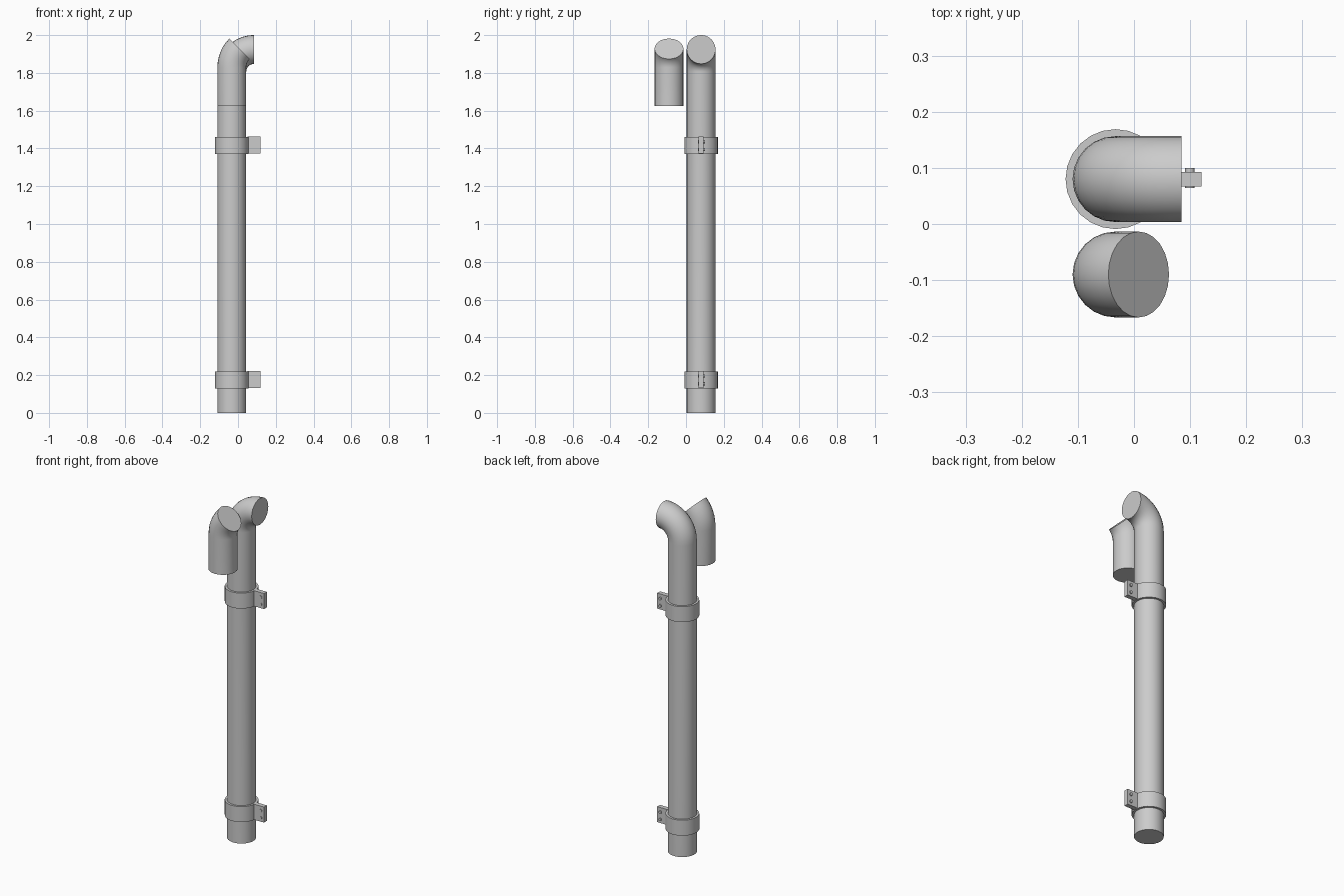
import bpy, bmesh, math
from mathutils import Vector

if "Cube" in bpy.data.objects:
    bpy.data.objects.remove(bpy.data.objects["Cube"])

PX, PY, R = -0.033, 0.08, 0.0765   # main pipe axis and radius
SIDES = 24


def finish(name, bm, smooth=True):
    bmesh.ops.recalc_face_normals(bm, faces=bm.faces)
    me = bpy.data.meshes.new(name)
    bm.to_mesh(me)
    bm.free()
    ob = bpy.data.objects.new(name, me)
    bpy.context.collection.objects.link(ob)
    if smooth:
        bpy.ops.object.select_all(action='DESELECT')
        bpy.context.view_layer.objects.active = ob
        ob.select_set(True)
        bpy.ops.object.shade_smooth_by_angle(angle=math.radians(35))
    return ob


def bent_pipe(name, y, z_bottom, z_bend, bend, degrees, steps):
    """Vertical pipe whose top bends towards +x, with capped ends."""
    bm = bmesh.new()
    stations = [(PX, z_bottom, 0.0)]
    for i in range(steps + 1):
        a = math.radians(degrees) * i / steps
        stations.append((PX + bend * (1 - math.cos(a)), z_bend + bend * math.sin(a), a))
    rings = []
    for cx, cz, a in stations:
        ring = []
        for k in range(SIDES):
            t = 2 * math.pi * k / SIDES
            u = R * math.cos(t)
            ring.append(bm.verts.new((cx + u * math.cos(a), y + R * math.sin(t), cz - u * math.sin(a))))
        rings.append(ring)
    for lo, hi in zip(rings, rings[1:]):
        for k in range(SIDES):
            n = (k + 1) % SIDES
            bm.faces.new((lo[k], lo[n], hi[n], hi[k]))
    bm.faces.new(rings[0])
    bm.faces.new(rings[-1])
    return finish(name, bm)


def collar(name, z0, z1, r_in, r_out):
    bm = bmesh.new()
    profile = [(r_in, z0), (r_out, z0), (r_out, z1), (r_in, z1)]
    loops = [[bm.verts.new((PX + r * math.cos(2 * math.pi * k / SIDES),
                            PY + r * math.sin(2 * math.pi * k / SIDES), z))
              for k in range(SIDES)] for r, z in profile]
    for i in range(4):
        a, b = loops[i], loops[(i + 1) % 4]
        for k in range(SIDES):
            n = (k + 1) % SIDES
            bm.faces.new((a[k], a[n], b[n], b[k]))
    return finish(name, bm)


def box(name, lo, hi):
    bm = bmesh.new()
    bmesh.ops.create_cube(bm, size=1)
    lo, hi = Vector(lo), Vector(hi)
    for v in bm.verts:
        v.co = (lo + hi) / 2 + v.co * (hi - lo)
    return finish(name, bm, False)


def bolt(name, x, z, y0, y1, r):
    bpy.ops.mesh.primitive_cylinder_add(vertices=12, radius=r, depth=y1 - y0,
                                        location=(x, (y0 + y1) / 2, z),
                                        rotation=(math.pi / 2, 0, 0))
    bpy.context.object.name = name
    bpy.ops.object.shade_smooth_by_angle(angle=math.radians(35))


# Tall pipe with a right-angle outlet, and the loose 45 degree outlet
bent_pipe("main_pipe", PY, 0.0, 1.806, 0.118, 90, 10)
bent_pipe("spare_outlet", -0.09, 1.625, 1.828, 0.141, 45, 6)

# Clamps: collar, tab and two bolts each
for label, z in (("lower", 0.175), ("upper", 1.415)):
    collar(label + "_clamp", z - 0.045, z + 0.045, R - 0.002, 0.089)
    box(label + "_clamp_tab", (0.05, 0.067, z - 0.043), (0.12, 0.093, z + 0.047))
    for i, dz in enumerate((-0.021, 0.021)):
        bolt(f"{label}_bolt_{i + 1}", 0.0995, z + dz, 0.064, 0.1, 0.0085)
